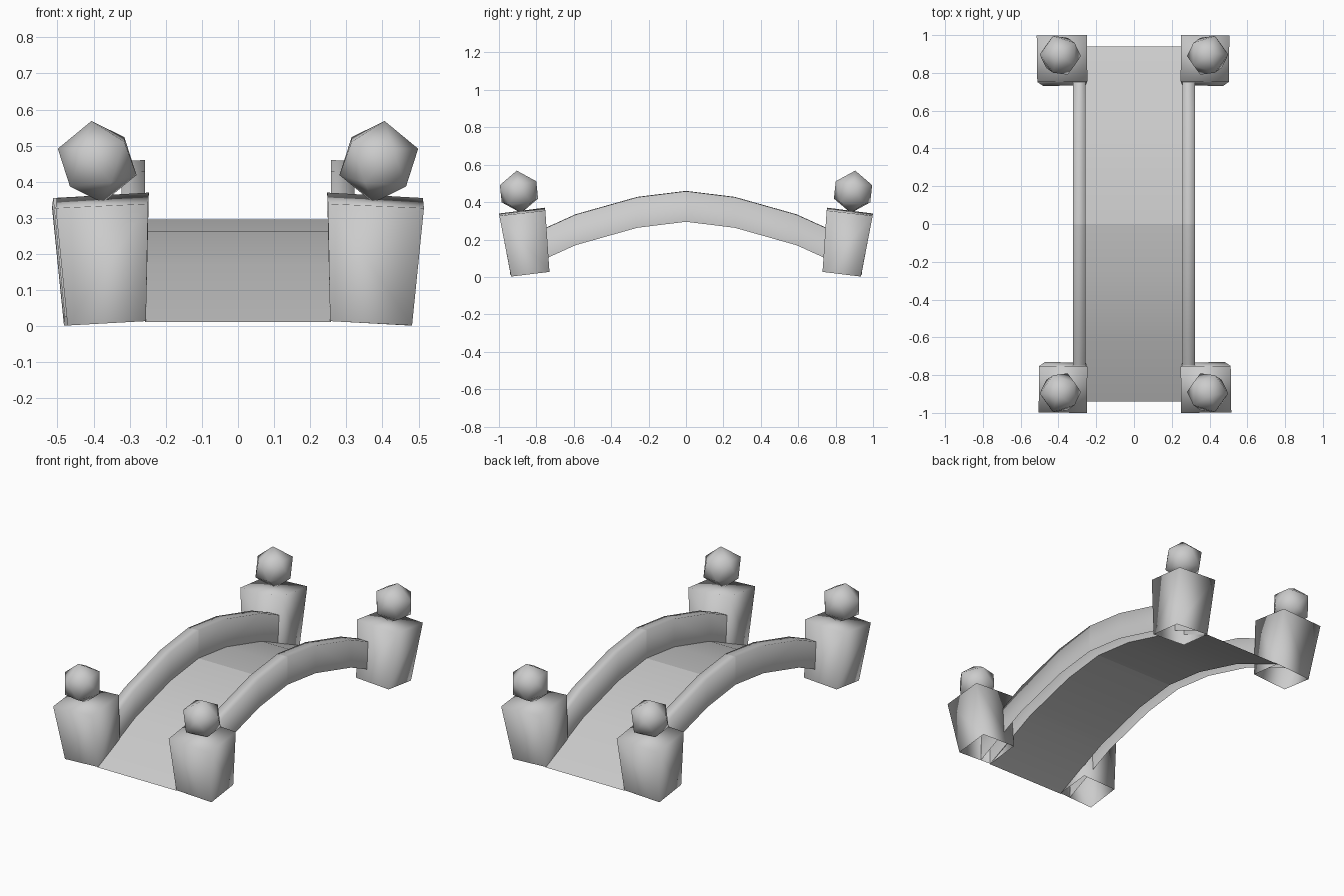
import bpy, bmesh, math
from mathutils import Matrix, Vector

if "Cube" in bpy.data.objects:
    bpy.data.objects.remove(bpy.data.objects["Cube"])

# Half of the arch line, from the crest to the foot (y, z)
HALF = [(0, 0.295), (0.26, 0.263), (0.59, 0.17), (0.94, 0.012)]
ARCH = [(-y, z) for y, z in reversed(HALF)] + HALF[1:]


def make_object(name, bm):
    bmesh.ops.recalc_face_normals(bm, faces=bm.faces)
    for f in bm.faces:
        f.smooth = True
    mesh = bpy.data.meshes.new(name)
    bm.to_mesh(mesh)
    bm.free()
    obj = bpy.data.objects.new(name, mesh)
    bpy.context.collection.objects.link(obj)
    return obj


def sweep_arch(name, section, flip_up=False):
    """Sweep an open (x, dz) section along the arch line."""
    bm = bmesh.new()
    rows = [[bm.verts.new((x, y, z + dz)) for x, dz in section] for y, z in ARCH]
    for a, b in zip(rows, rows[1:]):
        for i in range(len(section) - 1):
            bm.faces.new((a[i], a[i + 1], b[i + 1], b[i]))
    # hard crease across the crest
    for e in bm.edges:
        if all(abs(v.co.y) < 1e-4 for v in e.verts):
            e.smooth = False
    obj = make_object(name, bm)
    # open sheet: make the deck and rail tops face up
    top = max(obj.data.polygons, key=lambda p: abs(p.normal.z))
    if top.normal.z < 0:
        obj.data.flip_normals()
    return obj


# Deck sheet and the two open-bottomed rails
sweep_arch("deck", [(-0.257, 0), (0.257, 0)])
for side, s in (("left", -1), ("right", 1)):
    sweep_arch(side + "_rail", [(s * 0.257, 0), (s * 0.257, 0.165),
                                (s * 0.323, 0.163), (s * 0.323, 0)])


def post(name, sx, sy):
    """Leaning, flared post with a closed top and open bottom."""
    dx = 0.01 if sx * sy < 0 else 0.0
    bottom = [(0.255, 0.735, 0.037), (0.470, 0.730, 0.027),
              (0.472, 0.935, 0.002), (0.255, 0.938, 0.014)]
    top = [(0.247, 0.755, 0.370), (0.502, 0.752, 0.355),
           (0.505, 0.998, 0.327), (0.249, 1.000, 0.339)]
    bm = bmesh.new()
    lo, hi = [[bm.verts.new((sx * (x + dx * (x > 0.4)), sy * y, z)) for x, y, z in ring]
              for ring in (bottom, top)]
    for i in range(4):
        j = (i + 1) % 4
        bm.faces.new((lo[i], lo[j], hi[j], hi[i]))
    bm.faces.new(hi)
    return make_object(name, bm)


def ball(name, sx, sy):
    """Twenty-sided ball, leaning with its post."""
    lean = (Matrix.Rotation(math.radians(-6) * sy, 4, 'X')
            @ Matrix.Rotation(math.radians(8) * sx, 4, 'Y')
            @ Matrix.Rotation(0 if sx > 0 else math.pi, 4, 'Z'))
    bm = bmesh.new()
    bmesh.ops.create_icosphere(bm, subdivisions=1, radius=0.115)
    # put a ring corner straight out to the side
    ring = max((v.co for v in bm.verts if 0.01 < v.co.z < 0.1), key=lambda c: c.x)
    spin = Matrix.Rotation(-math.atan2(ring.y, ring.x), 4, 'Z')
    bm.transform(Matrix.Translation((sx * 0.39, sy * 0.893, 0.455)) @ lean @ spin)
    return make_object(name, bm)


# Four corner posts, each topped with a ball
for end, sy in (("front", -1), ("back", 1)):
    for side, sx in (("left", -1), ("right", 1)):
        post(f"{end}_{side}_post", sx, sy)
        ball(f"{end}_{side}_ball", sx, sy)
